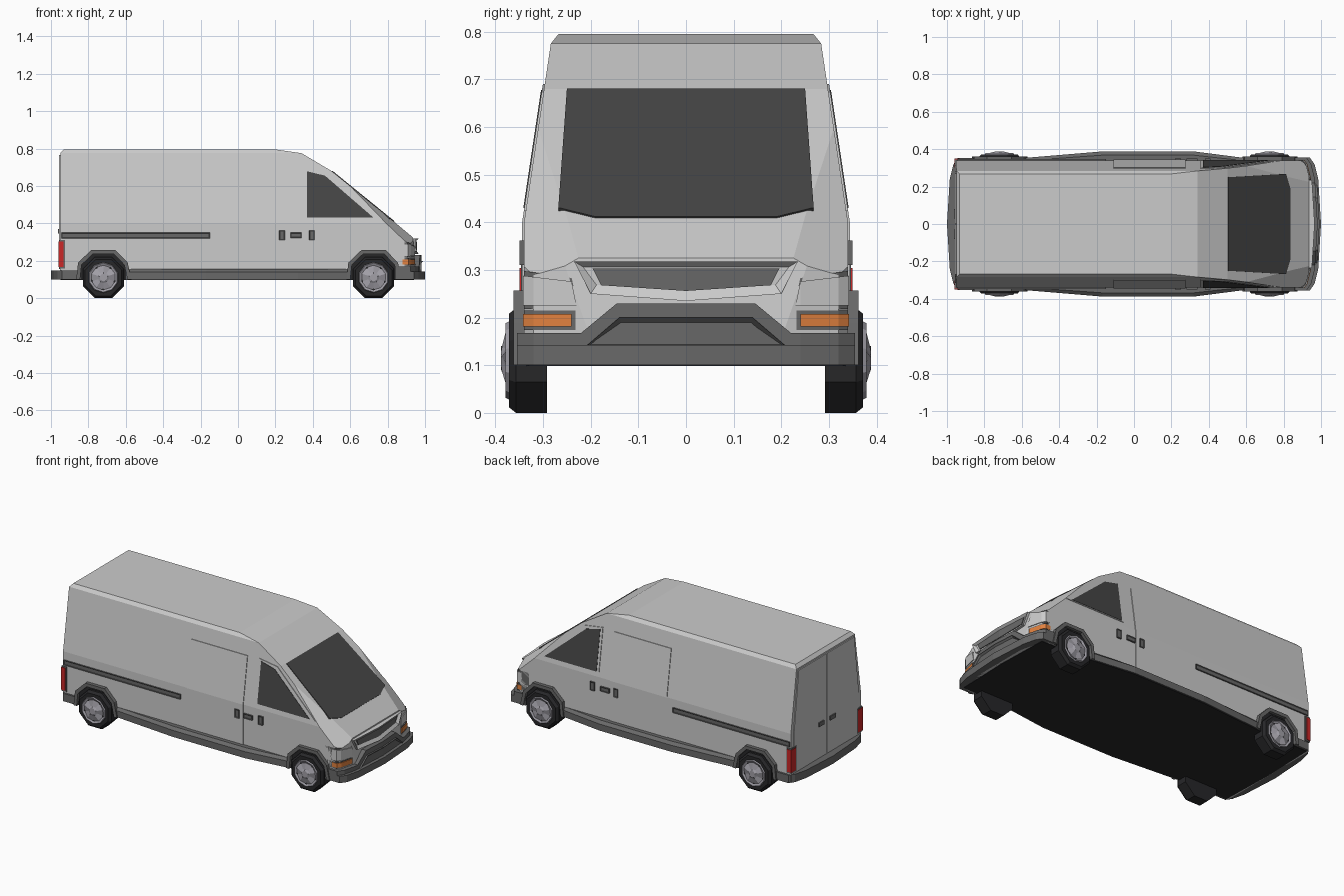
import bpy, bmesh, math
from mathutils import Vector

if "Cube" in bpy.data.objects:
    bpy.data.objects.remove(bpy.data.objects["Cube"])


def mat(name, r, g, b):
    m = bpy.data.materials.new(name)
    m.diffuse_color = (r, g, b, 1)
    m.use_nodes = True
    m.node_tree.nodes["Principled BSDF"].inputs["Base Color"].default_value = m.diffuse_color
    return m


GLASS = mat("glass", .06, .06, .06)
RUBBER = mat("rubber", .02, .02, .022)
TRIM = mat("trim", .14, .14, .14)
RIM = mat("rim", .36, .35, .39)
LAMP = mat("lamp", .6, .6, .6)
RED = mat("red", .6, .02, .02)
ORANGE = mat("orange", .75, .22, .05)


def finish(name, bm, material=None, mirror=False):
    bmesh.ops.recalc_face_normals(bm, faces=bm.faces)
    me = bpy.data.meshes.new(name)
    bm.to_mesh(me)
    bm.free()
    ob = bpy.data.objects.new(name, me)
    bpy.context.collection.objects.link(ob)
    if material:
        me.materials.append(material)
    if mirror:
        md = ob.modifiers.new("mirror", 'MIRROR')
        md.use_axis = (False, True, False)
    return ob


def prism_bm(pts, w0, w1, inset=None):
    bm = bmesh.new()
    lo = [bm.verts.new((u, v, w0)) for u, v in pts]
    hi = [bm.verts.new((u, v, w1)) for u, v in pts]
    n = len(pts)
    bm.faces.new(lo)
    top = bm.faces.new(hi)
    for i in range(n):
        j = (i + 1) % n
        bm.faces.new((lo[i], lo[j], hi[j], hi[i]))
    bmesh.ops.recalc_face_normals(bm, faces=bm.faces)
    if inset:
        bmesh.ops.inset_region(bm, faces=[top], thickness=inset[0], depth=inset[1])
    return bm


def panel(name, pts, w0, w1, place, material=None, mirror=False, inset=None):
    """Extrude an outline, crease it at the place's break lines, then map it onto the van."""
    fn, axis, cuts = place
    bm = prism_bm(pts, w0, w1, inset)
    no = Vector((0, 0, 0))
    no[axis] = 1
    for c in cuts:
        bmesh.ops.bisect_plane(bm, geom=bm.verts[:] + bm.edges[:] + bm.faces[:],
                               plane_co=no * c, plane_no=no)
    for v in bm.verts:
        v.co = fn(*v.co)
    return finish(name, bm, material, mirror)


def bend(y):
    """Set-back of the curved front and rear ends, by distance from the centre line."""
    a = abs(y)
    if a < .24:
        return a * .0625
    if a < .32:
        return .015 + (a - .24) * .25
    return .035 + (a - .32) * .71


def side_y(z):
    return .34 - max(0, z - .4) * .15


ENDS = (-.32, -.24, 0, .24, .32)
FRONT = (lambda u, v, w: (w - bend(u), u, v), 0, ENDS)
REAR = (lambda u, v, w: (bend(u) - w, u, v), 0, ENDS)
REARFLAT = (lambda u, v, w: (-w, u, v), 0, ())
SIDE = (lambda u, v, w: (u, side_y(v) + w, v), 1, (.4,))
PLAN = (lambda u, v, w: (u, v, w), 0, ())
SLOPE = .335 / .272
SCREEN = (lambda u, v, w: (.5 + (.68 - v) * SLOPE + w * .63, u, v + w * .77), 0, ())


def rect(a, b, c, d):
    return [(a, c), (b, c), (b, d), (a, d)]


def sym(half):
    return half + [(-y, z) for y, z in reversed(half) if y != 0]


# Body shell: side profile, trimmed by planes on both sides
profile = [(-.953, .1), (-.95, .775), (-.932, .795), (.2, .795), (.34, .775), (.5, .68),
           (.835, .408), (.935, .325), (.955, .1)]
bm = prism_bm(profile, -.4, .4)
for v in bm.verts:
    v.co = (v.co.x, v.co.z, v.co.y)
trims = [((0, .34, 0), (0, 1, 0)),
         ((0, .34, .4), (0, 1, .15)),
         ((0, .284, .775), (0, 1, .8)),
         ((.94, .24, 0), (4, 1, 0)),
         ((.92, .32, 0), (2, 3, 0)),
         ((.80, .27, .43), (.012, .0067, .0126))]
for co, no in trims:
    for s in (1, -1):
        bmesh.ops.bisect_plane(bm, geom=bm.verts[:] + bm.edges[:] + bm.faces[:],
                               plane_co=(co[0], co[1] * s, co[2]),
                               plane_no=(no[0], no[1] * s, no[2]), clear_outer=True)
        bmesh.ops.holes_fill(bm, edges=bm.edges[:], sides=0)
finish("body_shell", bm)

# Floor and bulging sills
sill = [(-.6, .3), (.6, .3), (.6, .352), (.32, .388), (-.17, .388), (-.6, .352)]
panel("sill", sill, .1, .14, PLAN, TRIM, True, inset=(.02, .015))
panel("floor", [(-.95, 0), (.94, 0), (.93, .33), (.6, .345), (.32, .38), (-.17, .38),
                (-.6, .345), (-.94, .34)], .098, .104, PLAN, RUBBER, True)

# Glass
panel("windscreen", sym([(.25, .678), (.268, .428), (.19, .409)]), -.01, .004, SCREEN, GLASS)
panel("side_window_frame", [(.355, .425), (.355, .69), (.48, .672), (.765, .425)],
      -.01, .004, SIDE, None, True)
panel("side_window", [(.37, .43), (.37, .678), (.465, .655), (.725, .43)],
      -.01, .006, SIDE, GLASS, True)

# Side doors, handles and rail
panel("sliding_door", rect(-.11, .275, .155, .685), -.01, .004, SIDE, None, True)
panel("side_rail", rect(-.945, -.15, .32, .35), -.01, .007, SIDE, TRIM, True, inset=(.006, -.003))
for i, (a, b, c, d) in enumerate([(.22, .25, .31, .362), (.28, .34, .322, .35),
                                  (.38, .41, .31, .362)]):
    panel(f"side_handle_{i}", rect(a, b, c, d), -.01, .009, SIDE, TRIM, True, inset=(.006, -.003))

# Nose: grille, lamps, bumper
panel("grille", sym([(.235, .318), (.2, .25), (0, .235)]), .88, .966, FRONT, None,
      inset=(.022, -.014))
panel("grille_mesh", sym([(.196, .303), (.178, .268), (0, .256)]), .88, .957, FRONT, TRIM)
panel("headlight_housing", [(.225, .218), (.34, .218), (.34, .298), (.24, .283)],
      .88, .955, FRONT, TRIM, True)
panel("headlight", [(.23, .225), (.342, .225), (.342, .288), (.24, .276)],
      .93, .96, FRONT, LAMP, True)
panel("indicator_housing", rect(.232, .34, .174, .215), .88, .957, FRONT, TRIM, True)
panel("indicator", rect(.24, .342, .181, .208), .93, .962, FRONT, ORANGE, True)
panel("front_bumper", sym([(.355, .1), (.355, .168), (.22, .168), (.145, .23)]),
      .90, .982, FRONT, TRIM)
panel("front_lip", sym([(.355, .1), (.355, .142)]), .90, 1.0, FRONT, TRIM)
panel("lower_intake", sym([(.21, .14), (.14, .2)]), .95, .992, FRONT, TRIM, inset=(.013, -.012))

# Tail: bumper, doors, handles, lamps
panel("rear_bumper", sym([(.352, .1), (.352, .148)]), .90, 1.0, REAR, TRIM)
panel("rear_door", [(.003, .155), (.315, .155), (.315, .4), (.27, .765), (.003, .765)],
      .93, .956, REARFLAT, None, True)
panel("rear_handle", rect(.03, .08, .345, .37), .94, .963, REARFLAT, TRIM, True)
panel("tail_light_housing", rect(.295, .346, .158, .312), .925, .957, REARFLAT, TRIM, True)
panel("tail_light", rect(.302, .349, .166, .304), .932, .96, REARFLAT, RED, True)


def lathe(name, sides, rings, cx, cz, material, wave=0):
    """Spin (radius, y) rings round a wheel axle; wave dips every other point to form spokes."""
    bm = bmesh.new()
    loops = []
    for k, (r, y) in enumerate(rings):
        loop = []
        for i in range(sides):
            a = (i + .5) * 2 * math.pi / sides
            dip = wave * (i % 2) if 1 < k < len(rings) - 1 else 0
            loop.append(bm.verts.new((cx + r * math.cos(a), y - dip, cz + r * math.sin(a))))
        loops.append(loop)
    for a, b in zip(loops, loops[1:]):
        for i in range(sides):
            j = (i + 1) % sides
            bm.faces.new((a[i], a[j], b[j], b[i]))
    bm.faces.new(loops[0])
    bm.faces.new(loops[-1])
    return finish(name, bm, material, True)


# Wheels and arches
arch = [(-.145, .1), (-.135, .19), (-.065, .257), (.065, .257), (.13, .19), (.15, .1)]
for end, cx in (("rear", -.72), ("front", .725)):
    outer = [(cx + x, z) for x, z in arch]
    inner = [(cx + x * .86, .1 + (z - .1) * .87) for x, z in arch]
    panel(end + "_arch", outer + inner[::-1], -.02, .022, SIDE, TRIM, True)
    panel(end + "_arch_liner", inner, -.02, .004, SIDE, RUBBER, True)
    lathe(end + "_tyre", 8, [(.119, .292), (.119, .357), (.106, .372), (.08, .372)],
          cx, .11, RUBBER)
    lathe(end + "_hub", 10, [(.084, .368), (.078, .379), (.066, .377), (.03, .386), (.02, .388)],
          cx, .11, RIM, wave=.007)
